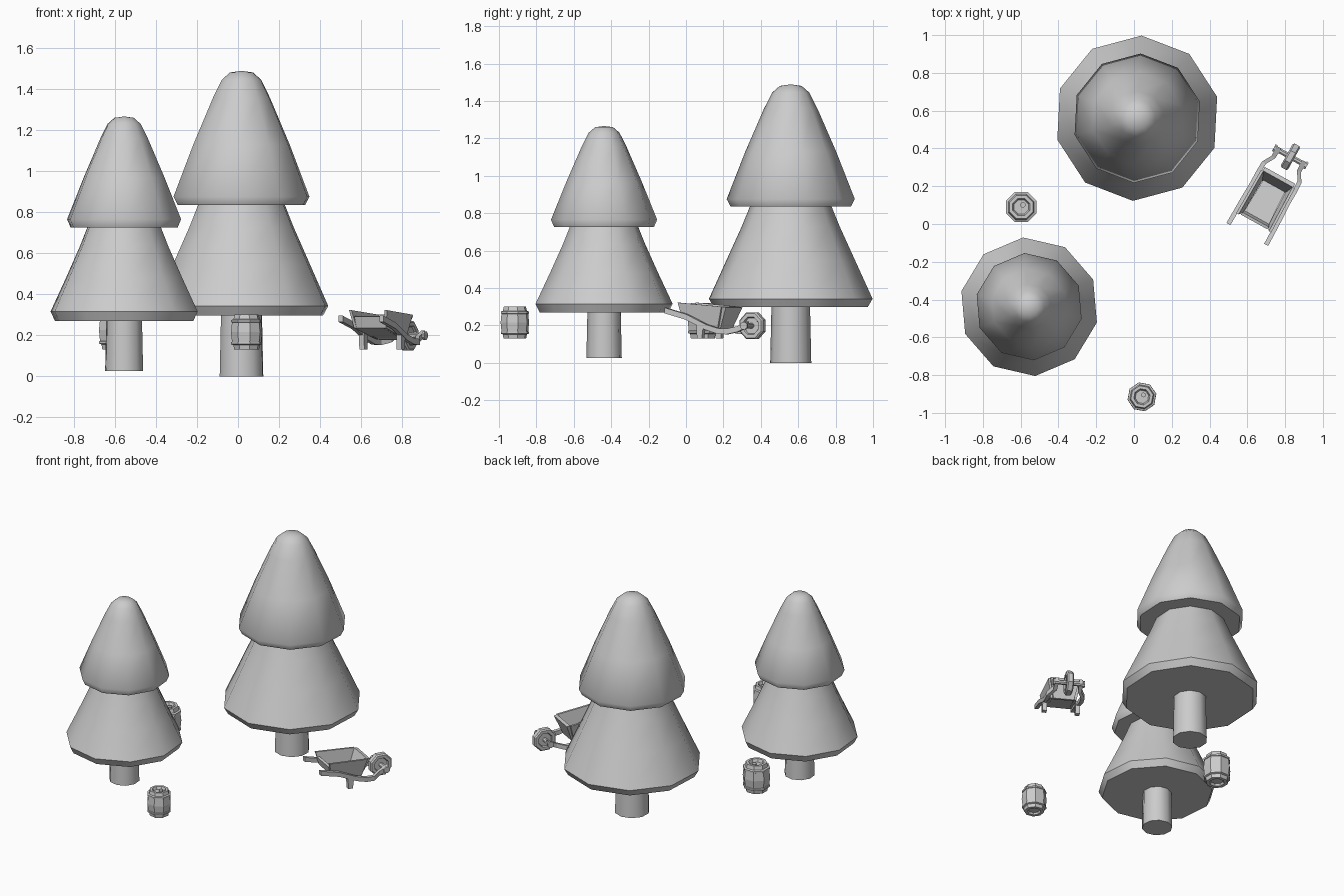
import bpy, bmesh, math
from mathutils import Vector, Matrix

cube = bpy.data.objects.get("Cube")
if cube:
    bpy.data.objects.remove(cube, do_unlink=True)

grey = bpy.data.materials.new("plain grey")
grey.use_nodes = True
colour = (0.6, 0.6, 0.6, 1)
grey.diffuse_color = colour
grey.node_tree.nodes["Principled BSDF"].inputs["Base Color"].default_value = colour


def finish(name, bm, matrix, smooth=None):
    bmesh.ops.recalc_face_normals(bm, faces=bm.faces)
    mesh = bpy.data.meshes.new(name)
    bm.to_mesh(mesh)
    bm.free()
    mesh.materials.append(grey)
    ob = bpy.data.objects.new(name, mesh)
    bpy.context.collection.objects.link(ob)
    ob.matrix_world = matrix
    if smooth:
        bpy.ops.object.select_all(action="DESELECT")
        ob.select_set(True)
        bpy.context.view_layer.objects.active = ob
        bpy.ops.object.shade_smooth_by_angle(angle=math.radians(smooth))
    return ob


def lathe(name, profile, sides, turn, matrix, smooth=None):
    """Rings of (radius, height), closed with flat ends."""
    bm = bmesh.new()
    rings = []
    for r, z in profile:
        angles = [math.radians(turn) + math.tau * i / sides for i in range(sides)]
        rings.append([bm.verts.new((r * math.cos(a), r * math.sin(a), z)) for a in angles])
    for low, high in zip(rings, rings[1:]):
        for i in range(sides):
            j = (i + 1) % sides
            bm.faces.new((low[i], low[j], high[j], high[i]))
    bm.faces.new(rings[0])
    bm.faces.new(rings[-1])
    return finish(name, bm, matrix, smooth)


def sweep(name, sections, matrix, smooth=None):
    """Skin a row of equal-length point loops."""
    bm = bmesh.new()
    loops = [[bm.verts.new(p) for p in s] for s in sections]
    n = len(loops[0])
    for a, b in zip(loops, loops[1:]):
        for i in range(n):
            bm.faces.new((a[i], a[(i + 1) % n], b[(i + 1) % n], b[i]))
    bm.faces.new(loops[0])
    bm.faces.new(loops[-1])
    return finish(name, bm, matrix, smooth)


def tree(label, x, y, base, turn, trunk, lower, upper, top):
    place = Matrix.Translation((x, y, 0))
    r, z = lower
    r2, z2 = upper
    lathe(label + "_trunk", [(trunk, base), (trunk * 0.93, z + 0.05)], 10, turn, place, 40)
    # Lower skirt of branches, narrowing inside the upper one
    h = z2 - z
    lathe(label + "_lower_branches",
          [(r * 0.94, z), (r, z + 0.045), (r * 0.79, z + h * 0.46),
           (r * 0.6, z + h * 0.8), (r * 0.49, z2 + 0.01)], 10, turn, place, 40)
    # Upper branches with a rounded tip
    h = top - z2
    lathe(label + "_upper_branches",
          [(r2 * 0.94, z2), (r2, z2 + 0.04), (r2 * 0.71, z2 + h * 0.45),
           (r2 * 0.42, z2 + h * 0.8), (r2 * 0.29, z2 + h * 0.935),
           (r2 * 0.17, z2 + h * 0.99), (r2 * 0.03, top)], 10, turn, place, 50)


tree("large_tree", 0.017, 0.56, 0, 87, 0.11, (0.438, 0.297), (0.343, 0.835), 1.487)
tree("small_tree", -0.555, -0.438, 0.025, 95, 0.095, (0.368, 0.27), (0.285, 0.725), 1.265)


def barrel(label, x, y, z, size, turn):
    place = Matrix.Translation((x, y, z)) @ Matrix.Scale(size, 4)
    # Body with two hoops and a recessed lid
    lathe(label + "_body",
          [(0.035, 0.012), (0.042, 0), (0.062, 0), (0.066, 0.022), (0.077, 0.026),
           (0.077, 0.036), (0.073, 0.038), (0.078, 0.085), (0.073, 0.132), (0.077, 0.134),
           (0.077, 0.144), (0.066, 0.148), (0.06, 0.17), (0.044, 0.17), (0.036, 0.152)],
          8, turn, place)
    lathe(label + "_plug", [(0.013, 0.15), (0.013, 0.162)], 8, turn,
          place @ Matrix.Translation((0.008, 0.01, 0)))


barrel("front_barrel", 0.042, -0.915, 0.13, 1, 12)
barrel("back_barrel", -0.597, 0.09, 0.13, 1.12, 22.5)

# Wheelbarrow space: x across, y forward to the wheel, z up
barrow = Matrix.Translation((0.6, -0.055, 0)) @ Matrix.Rotation(math.radians(-29), 4, "Z")


def board(name, corners, offset):
    """A plank: a flat outline thickened along an offset."""
    move = Vector(offset)
    sweep(name, [corners, [Vector(c) + move for c in corners]], barrow)


# Tray: floor, back and flared front
board("tray_floor", [(-0.075, 0.09, 0.235), (0.075, 0.09, 0.235),
                     (0.065, 0.3, 0.18), (-0.065, 0.3, 0.18)], (0, 0.004, 0.015))
board("tray_back", [(-0.075, 0.09, 0.235), (0.075, 0.09, 0.235),
                    (0.08, 0.075, 0.29), (-0.08, 0.075, 0.29)], (0, 0.015, 0.004))
board("tray_front", [(-0.065, 0.285, 0.18), (0.065, 0.285, 0.18),
                     (0.092, 0.335, 0.3), (-0.092, 0.335, 0.3)], (0, 0.022, -0.004))

# Curved shafts, given as (across, forward, height)
path = [(0.114, 0, 0.28), (0.112, 0.13, 0.245), (0.108, 0.25, 0.19), (0.109, 0.32, 0.17),
        (0.107, 0.375, 0.167), (0.078, 0.425, 0.18), (0.076, 0.485, 0.207)]
for side, s in (("left", 1), ("right", -1)):
    board(side + "_tray_wall", [(s * 0.075, 0.09, 0.235), (s * 0.068, 0.3, 0.18),
                                (s * 0.088, 0.335, 0.3), (s * 0.092, 0.07, 0.322)],
          (s * 0.014, 0, 0))
    square = [(-1, -1), (1, -1), (1, 1), (-1, 1)]
    sweep(side + "_shaft",
          [[(s * x + a * 0.012, y, z + b * 0.015) for a, b in square] for x, y, z in path],
          barrow)
    board(side + "_leg", [(s * 0.09, 0.19, 0.22), (s * 0.09, 0.235, 0.21),
                          (s * 0.09, 0.225, 0.13), (s * 0.09, 0.195, 0.13)], (s * 0.028, 0, 0))

# Wheel with a raised rim, on a long axle
hub = barrow @ Matrix.Translation((0, 0.47, 0.198)) @ Matrix.Rotation(math.pi / 2, 4, "Y")
lathe("wheel", [(0.045, -0.012), (0.05, -0.022), (0.07, -0.022), (0.078, -0.014),
                (0.078, 0.014), (0.07, 0.022), (0.05, 0.022), (0.045, 0.012)], 8, 22.5, hub)
lathe("axle", [(0.015, -0.1), (0.015, 0.1)], 8, 22.5, hub)
for end in (-1, 1):
    lathe("axle_cap", [(0.022, end * 0.088), (0.022, end * 0.1)], 8, 22.5, hub)
